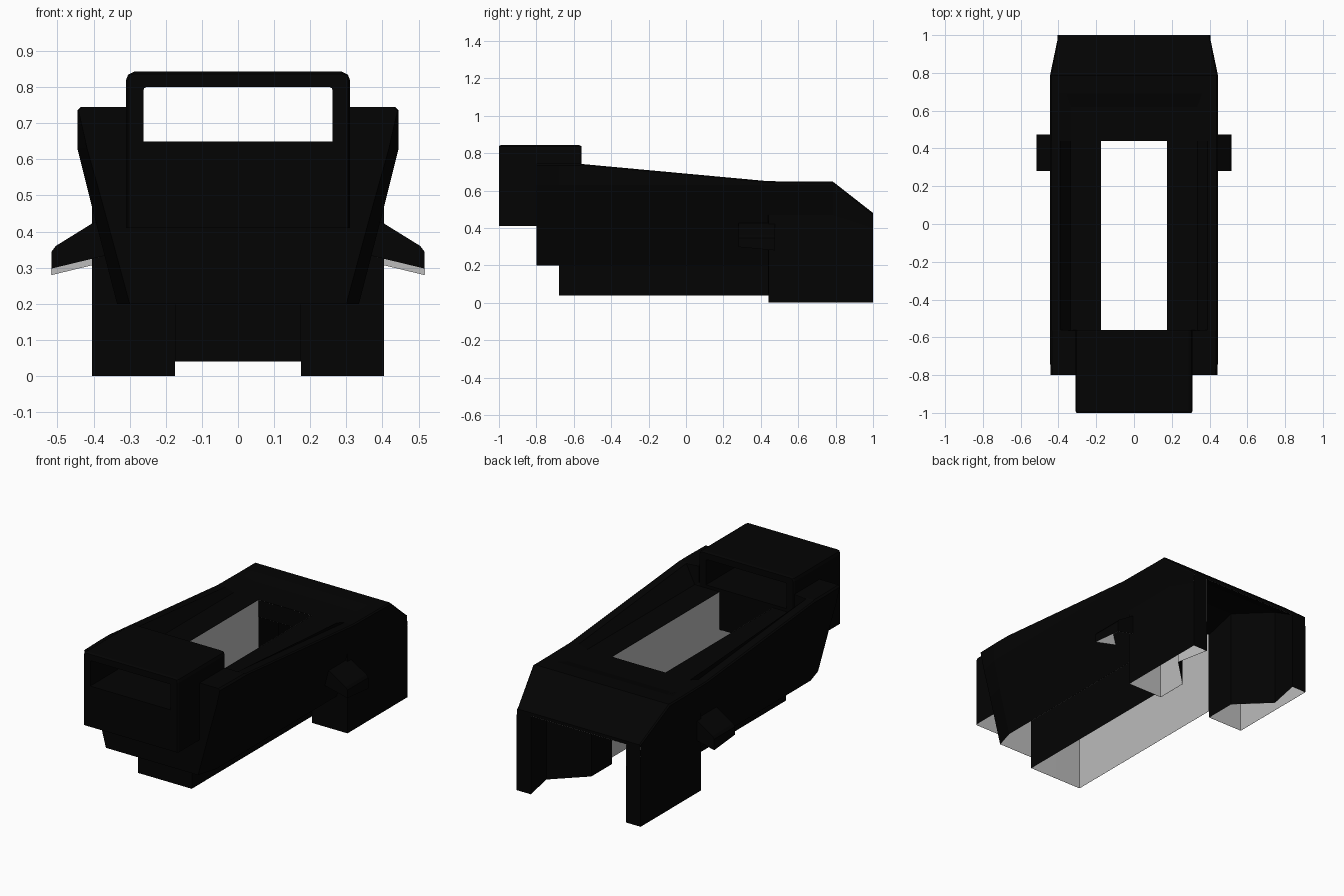
import bpy, bmesh
from mathutils import Vector

if "Cube" in bpy.data.objects:
    bpy.data.objects.remove(bpy.data.objects["Cube"])

black = bpy.data.materials.new("matte_black")
black.diffuse_color = (0.001, 0.001, 0.001, 1)
black.use_nodes = True
black.node_tree.nodes["Principled BSDF"].inputs["Base Color"].default_value = black.diffuse_color
grey = bpy.data.materials.new("inner_grey")
grey.diffuse_color = (0.5, 0.5, 0.5, 1)
grey.use_nodes = True
grey.node_tree.nodes["Principled BSDF"].inputs["Base Color"].default_value = grey.diffuse_color


def part(name, facing, rings=(), polys=(), closed=False, skip=()):
    """Loft right-half sections (plus polygons) into a black shell with a grey lining, mirrored.
    facing: direction the largest face must point, so the lining ends up inside."""
    bm = bmesh.new()
    rows = [[bm.verts.new(p) for p in r] for r in rings]
    pairs = list(zip(rows, rows[1:]))
    if closed:
        pairs.append((rows[-1], rows[0]))
    for k, (a, b) in enumerate(pairs):
        for i in range(len(a) - 1):
            if (k, i) not in skip:
                bm.faces.new((a[i], a[i + 1], b[i + 1], b[i]))
    for p in polys:
        bm.faces.new([bm.verts.new(v) for v in p])
    bmesh.ops.remove_doubles(bm, verts=bm.verts, dist=0.0005)
    bmesh.ops.dissolve_degenerate(bm, edges=bm.edges, dist=0.0005)
    bmesh.ops.recalc_face_normals(bm, faces=bm.faces)
    v = Vector(facing)
    main = max(bm.faces, key=lambda f: f.calc_area() * abs(f.normal.dot(v)))
    if main.normal.dot(v) < 0:
        bmesh.ops.reverse_faces(bm, faces=bm.faces)
    me = bpy.data.meshes.new(name)
    bm.to_mesh(me)
    bm.free()
    me.materials.append(black)
    me.materials.append(grey)
    ob = bpy.data.objects.new(name, me)
    bpy.context.collection.objects.link(ob)
    m = ob.modifiers.new("mirror", "MIRROR")
    m.use_axis[0] = True
    s = ob.modifiers.new("lining", "SOLIDIFY")
    s.thickness, s.offset, s.use_rim, s.material_offset = 0.002, -1, False, 1
    return ob


def at(y, pts):
    return [(x, y, z) for x, z in pts]


# main shell: side skirt, flared flank, rim, sunken tray and sloped tail
skirt = [(.335, .20), (.405, .47), (.445, .63)]
leg = [(.405, 0), (.405, .47), (.445, .63)]
nose = [(.30, .20), (.373, .47), (.418, .63), (.442, .735), (.432, .745), (.31, .745), (.31, .65)]
wing = [(.445, .735), (.435, .745), (.31, .745), (.31, .65), (.175, .65)]


def tray(rim, inner, floor=.632):
    return [(.445, rim - .006), (.437, rim), (.39, rim), (.335, floor), (inner, floor)]


flat = [(.445, .64), (.437, .648), (.40, .648), (.36, .648), (0, .648)]
body = [
    at(-.80, nose + [(.175, .65)]),
    at(-.68, skirt + wing),
    at(-.565, skirt + wing),
    at(-.56, skirt + tray(.742, .175)),
    at(.439, skirt + tray(.650, .175)),
    at(.44, leg + tray(.650, 0)),
    at(.62, leg + tray(.648, 0)),
    at(.69, leg + flat),
    at(.785, leg + flat),
    at(1.0, [(.405, 0), (.405, .40), (.40, .46), (.40, .47), (.395, .48), (.38, .48), (.33, .48), (0, .48)]),
]
front_cap = at(-.80, [(0, .20)] + nose + [(0, .65)])
part("body_shell", (1, 0, 0), body, [front_cap])

# rear legs: channel between them, front plates, back plates
plan = [(.31, 1.0), (.35, .80), (.175, .63), (.175, .44)]
roof = [.46, .58, .58, .53]
part("leg_channel", (-1, 0, 0), [[(x, y, 0), (x, y, h), (0, y, h)] for (x, y), h in zip(plan, roof)])
part("leg_front", (0, -1, 0), polys=[at(.44, [(.175, 0), (.405, 0), (.335, .20), (.175, .20)])])
part("leg_back", (0, 1, 0), polys=[
    at(1.0, [(.31, 0), (.405, 0), (.405, .40), (.40, .48), (0, .48), (0, .46), (.31, .46)])])
part("well_lip", (0, -1, 0), polys=[at(.44, [(0, .53), (.175, .53), (.175, .632), (0, .632)])])

# open well running down through the tray
part("well", (1, 0, 0), [
    [(0, -.68, .04), (0, -.68, .632)],
    [(.175, -.68, .04), (.175, -.68, .632)],
    [(.175, .44, .04), (.175, .44, .632)],
])


# front housing with a through window, open underneath
def hull(y, d):
    return at(y, [(0, .41), (.31 - d, .41), (.31 - d, .82), (.304 - d, .835),
                  (.288 - d, .843 - d), (0, .843 - d)])


def window(y):
    return at(y, [(0, .65), (.262, .65), (.262, .79), (.26, .797), (.255, .80), (0, .80)])


part("window_housing", (1, 0, 0),
     [hull(-1, .006), hull(-.99, 0), hull(-.57, 0), hull(-.56, .006), window(-.56), window(-1)],
     closed=True, skip={(0, 0), (1, 0), (2, 0)})


# side fins, open underneath
def fin(y, lift):
    return at(y, [(.37, .315 + lift), (.37, .435), (.40, .425), (.505, .36), (.516, .345), (.516, .28 + lift)])


f0, f1 = fin(.28, .018), fin(.475, 0)
part("side_fins", (0, 0, 1), [f0[1:], f1[1:]], [f0, f1])
